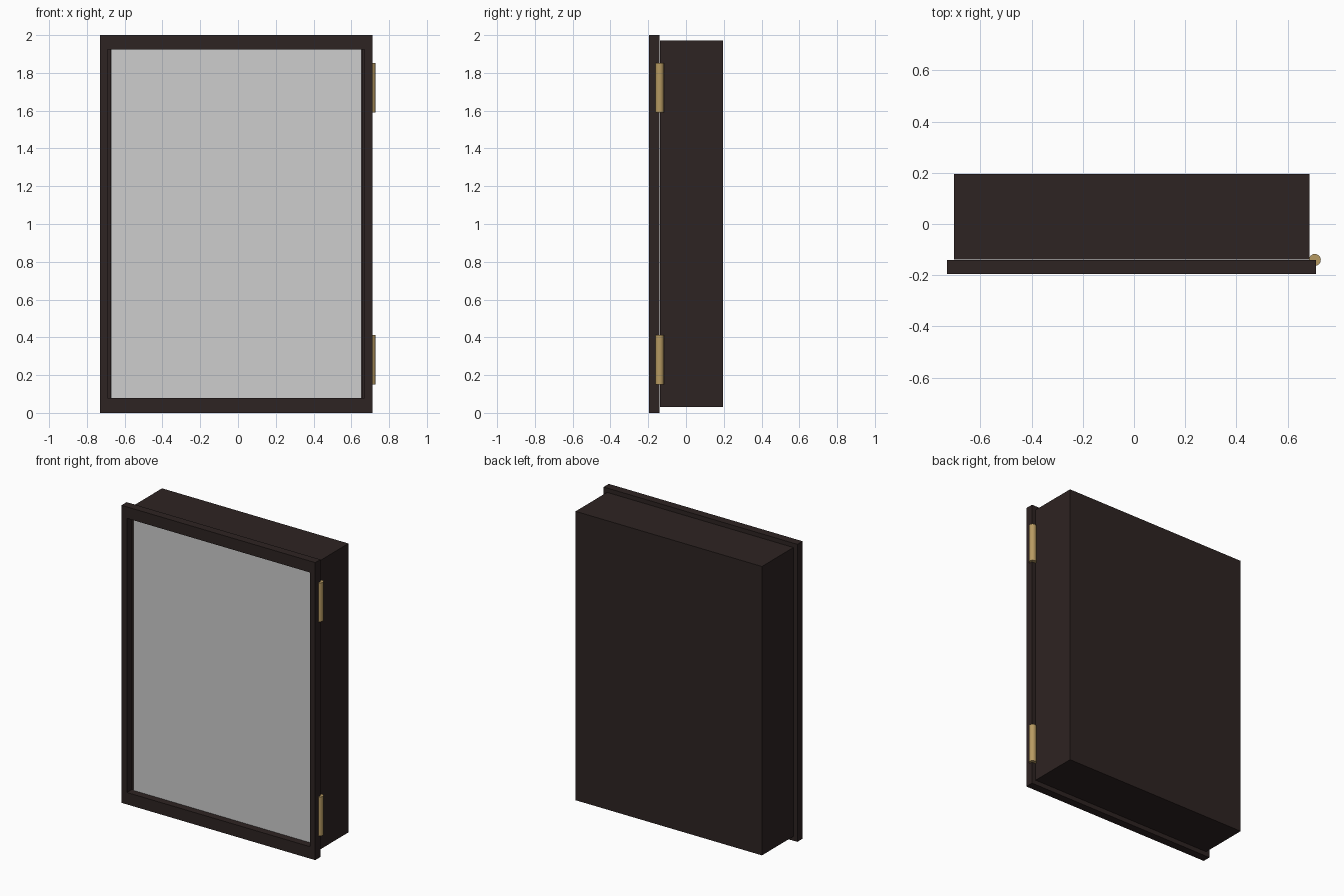
import bpy, bmesh, math

if "Cube" in bpy.data.objects:
    bpy.data.objects.remove(bpy.data.objects["Cube"])


def material(name, rgb):
    m = bpy.data.materials.new(name)
    m.diffuse_color = (*rgb, 1)
    m.use_nodes = True
    m.node_tree.nodes["Principled BSDF"].inputs["Base Color"].default_value = m.diffuse_color
    return m


WOOD = material("dark wood", (0.027, 0.017, 0.016))
GLASS = material("grey glass", (0.61, 0.61, 0.61))
BRASS = material("brass", (0.47, 0.32, 0.12))


def finish(bm, name, mat):
    bmesh.ops.recalc_face_normals(bm, faces=bm.faces)
    me = bpy.data.meshes.new(name)
    bm.to_mesh(me)
    bm.free()
    me.materials.append(mat)
    ob = bpy.data.objects.new(name, me)
    bpy.context.collection.objects.link(ob)
    return ob


def box(bm, lo, hi):
    verts = bmesh.ops.create_cube(bm, size=1)["verts"]
    for v in verts:
        for i in range(3):
            v.co[i] = lo[i] if v.co[i] < 0 else hi[i]


# Case: box hollowed from the front
bm = bmesh.new()
box(bm, (-0.702, -0.138, 0.03), (0.684, 0.196, 1.972))
bm.normal_update()
front = [f for f in bm.faces if f.normal.y < -0.9]
bmesh.ops.inset_region(bm, faces=front, thickness=0.04)
floor = bmesh.ops.extrude_face_region(bm, geom=front)["geom"]
bmesh.ops.translate(bm, vec=(0, 0.29, 0),
                    verts=[g for g in floor if isinstance(g, bmesh.types.BMVert)])
bmesh.ops.delete(bm, geom=front, context="FACES")
finish(bm, "case", WOOD)

# Door frame: box with a rectangular opening through it
bm = bmesh.new()
box(bm, (-0.73, -0.195, 0), (0.711, -0.140, 2))
bm.normal_update()
faces = [f for f in bm.faces if abs(f.normal.y) > 0.9]
bmesh.ops.inset_individual(bm, faces=faces, thickness=0.057)
for f in faces:
    for v in f.verts:
        v.co.z = 0.08 if v.co.z < 1 else 1.923
bmesh.ops.bridge_loops(bm, edges=[e for f in faces for e in f.edges])
bmesh.ops.delete(bm, geom=faces, context="FACES_ONLY")
finish(bm, "door_frame", WOOD)

# Pane set at the back of the door
bm = bmesh.new()
box(bm, (-0.673, -0.147, 0.08), (0.654, -0.141, 1.923))
finish(bm, "door_pane", GLASS)

# Hinge barrels
for name, z0, z1 in (("lower_hinge", 0.15, 0.413), ("upper_hinge", 1.59, 1.852)):
    bpy.ops.mesh.primitive_cylinder_add(vertices=32, radius=0.023, depth=z1 - z0,
                                        location=(0.706, -0.140, (z0 + z1) / 2))
    ob = bpy.context.object
    ob.name = name
    ob.data.materials.append(BRASS)
    bpy.ops.object.shade_smooth_by_angle(angle=math.radians(30))
